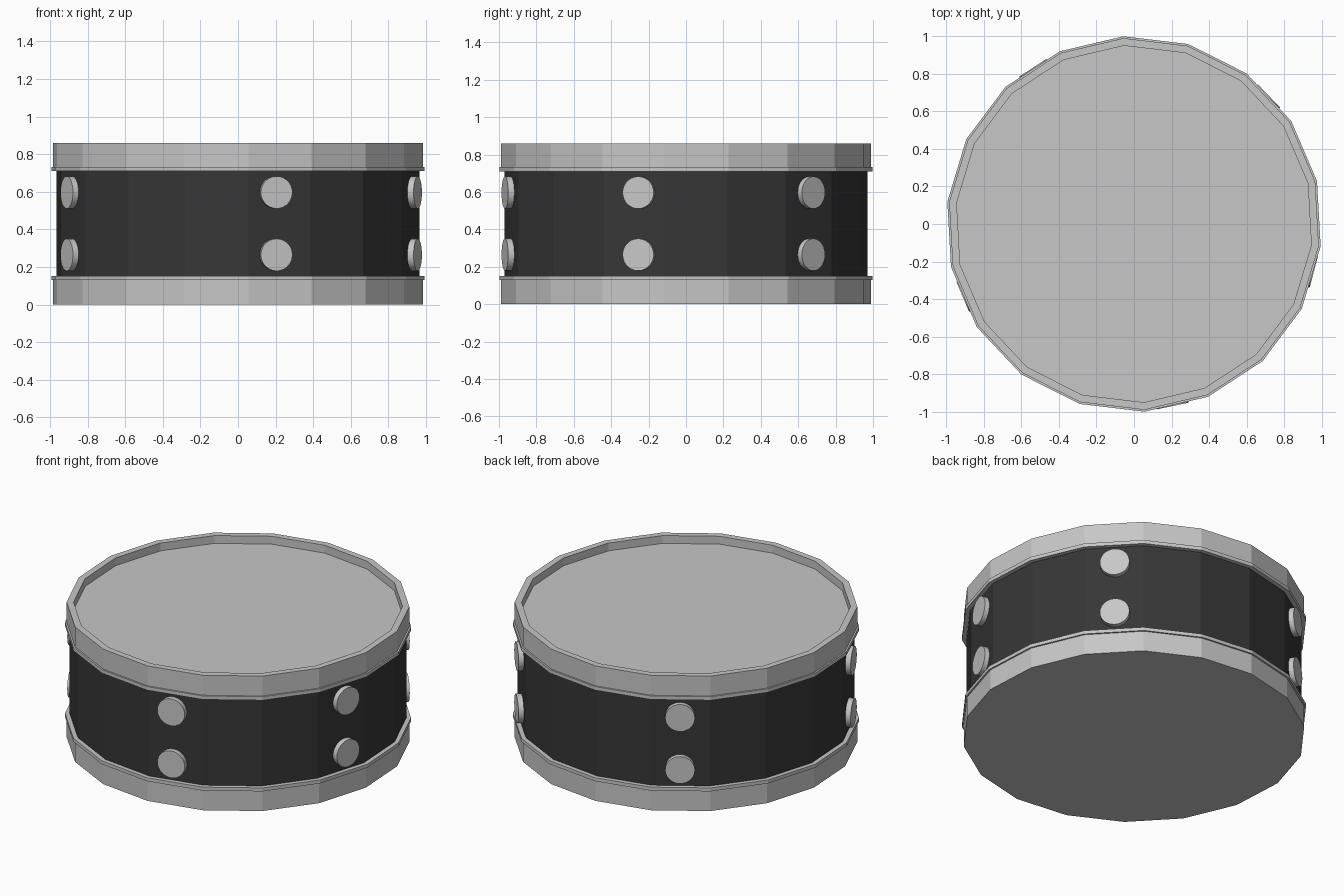
import bpy, bmesh, math
from mathutils import Matrix

if "Cube" in bpy.data.objects:
    bpy.data.objects.remove(bpy.data.objects["Cube"])

SIDES = 18
TURN = math.radians(13.2)


def material(name, rgb):
    m = bpy.data.materials.new(name)
    m.diffuse_color = (*rgb, 1)
    m.use_nodes = True
    m.node_tree.nodes["Principled BSDF"].inputs["Base Color"].default_value = m.diffuse_color
    return m


metal = material("light grey", (0.57, 0.57, 0.57))
black = material("charcoal", (0.037, 0.037, 0.037))


def finish(bm, name, mat):
    bmesh.ops.recalc_face_normals(bm, faces=bm.faces)
    me = bpy.data.meshes.new(name)
    bm.to_mesh(me)
    bm.free()
    me.materials.append(mat)
    ob = bpy.data.objects.new(name, me)
    bpy.context.collection.objects.link(ob)
    return ob


def lathe(name, profile, mat, closed=True):
    """Sweep (radius, z) points round the drum axis."""
    bm = bmesh.new()
    rings = []
    for r, z in profile:
        rings.append([bm.verts.new((r * math.cos(TURN + i * math.tau / SIDES),
                                    r * math.sin(TURN + i * math.tau / SIDES), z))
                      for i in range(SIDES)])
    pairs = list(zip(rings, rings[1:]))
    if closed:
        pairs.append((rings[-1], rings[0]))
    for a, b in pairs:
        for i in range(SIDES):
            j = (i + 1) % SIDES
            bm.faces.new((a[i], a[j], b[j], b[i]))
    if not closed:
        bm.faces.new(rings[0])
        bm.faces.new(rings[-1])
    return finish(bm, name, mat)


# Shell and the two drum heads
lathe("shell", [(0.973, 0.10), (0.973, 0.76)], black, closed=False)
lathe("top_head", [(0.955, 0.77), (0.955, 0.81)], metal, closed=False)

# Hoops with a thin flange on the edge nearest the shell
lathe("top_hoop", [(0.95, 0.86), (0.99, 0.86), (0.99, 0.733), (1.0, 0.733),
                   (1.0, 0.71), (0.95, 0.71)], metal)
lathe("bottom_hoop", [(0.99, 0.0), (0.99, 0.13), (1.0, 0.13),
                      (1.0, 0.152), (0.95, 0.152)], metal, closed=False)

# Round lugs, in upper and lower pairs round the shell
for n, angle in enumerate((43.5, 123, 203, 282, 345)):
    for level, z in (("lower", 0.265), ("upper", 0.597)):
        bm = bmesh.new()
        place = (Matrix.Rotation(math.radians(angle), 4, 'Z')
                 @ Matrix.Translation((0.965, 0, z))
                 @ Matrix.Rotation(math.pi / 2, 4, 'Y'))
        bmesh.ops.create_cone(bm, cap_ends=True, segments=28, radius1=0.086,
                              radius2=0.086, depth=0.05, matrix=place)
        lug = finish(bm, f"{level}_lug_{n + 1}", metal)
        bpy.ops.object.select_all(action='DESELECT')
        lug.select_set(True)
        bpy.context.view_layer.objects.active = lug
        bpy.ops.object.shade_smooth_by_angle(angle=math.radians(30))
